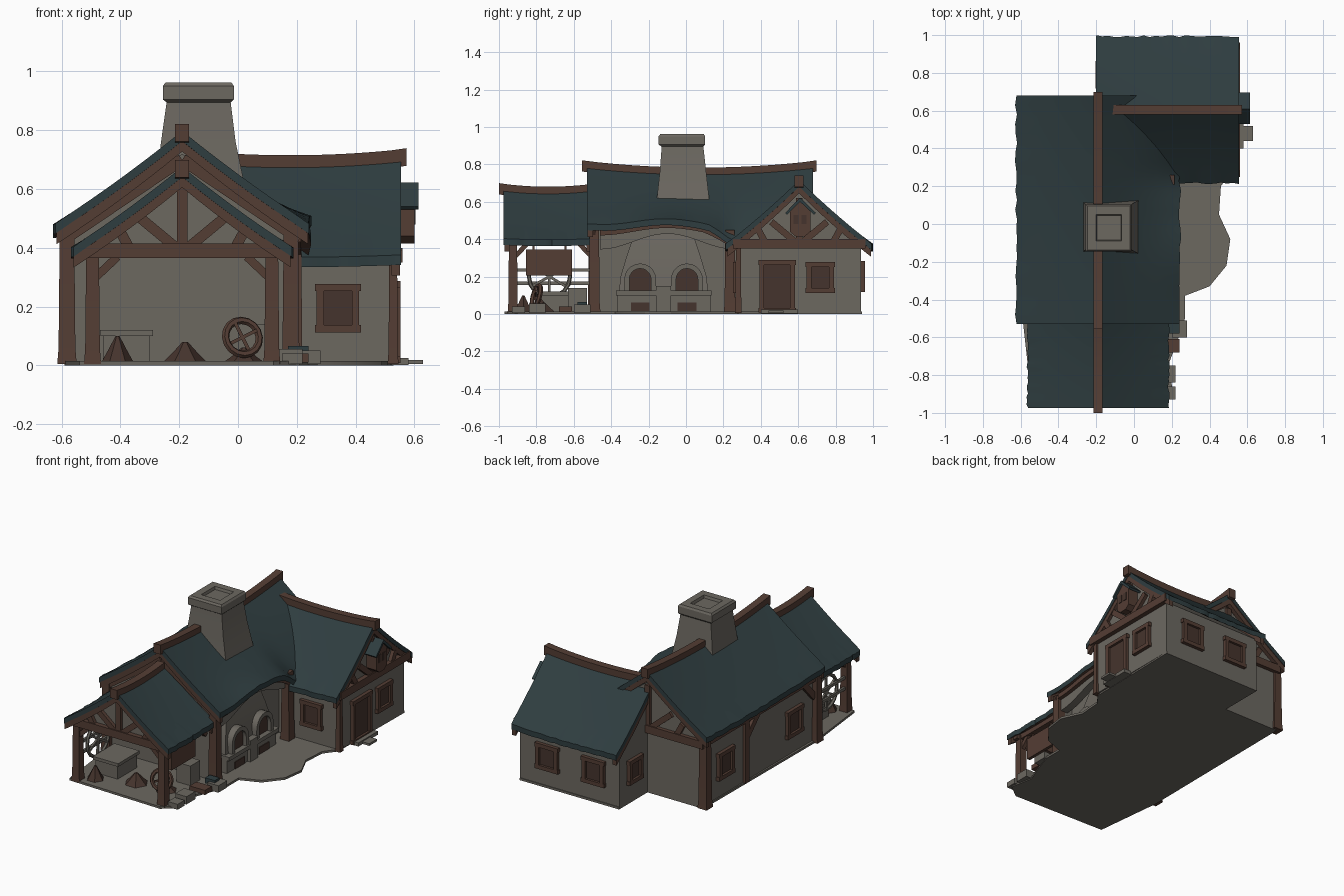
import bpy, bmesh, math, random
from mathutils import Vector

if "Cube" in bpy.data.objects:
    bpy.data.objects.remove(bpy.data.objects["Cube"])
random.seed(4)


def material(name, rgb):
    m = bpy.data.materials.new(name)
    m.diffuse_color = (*rgb, 1)
    m.use_nodes = True
    m.node_tree.nodes["Principled BSDF"].inputs["Base Color"].default_value = m.diffuse_color
    return m


ROOF = material("teal shingle", (0.028, 0.047, 0.051))
PLASTER = material("grey plaster", (0.150, 0.138, 0.118))
WOOD = material("brown timber", (0.088, 0.047, 0.034))
DARK = material("dark timber", (0.060, 0.034, 0.026))


# ---------- helpers ----------
def finish(name, bm, *mats):
    bmesh.ops.recalc_face_normals(bm, faces=bm.faces)
    me = bpy.data.meshes.new(name)
    bm.to_mesh(me)
    bm.free()
    for m in mats:
        me.materials.append(m)
    ob = bpy.data.objects.new(name, me)
    bpy.context.collection.objects.link(ob)
    return ob


def add_loft(bm, rings):
    vs = [[bm.verts.new(p) for p in r] for r in rings]
    n = len(vs[0])
    for a, b in zip(vs, vs[1:]):
        for i in range(n):
            bm.faces.new((a[i], a[(i + 1) % n], b[(i + 1) % n], b[i]))
    bm.faces.new(vs[0])
    bm.faces.new(vs[-1])


def loft(name, mat, rings):
    bm = bmesh.new()
    add_loft(bm, rings)
    return finish(name, bm, mat)


def rect(z, x0, x1, y0, y1):
    return [(x0, y0, z), (x1, y0, z), (x1, y1, z), (x0, y1, z)]


def boxes(name, mat, *dims):
    bm = bmesh.new()
    for x0, x1, y0, y1, z0, z1 in dims:
        add_loft(bm, [rect(z0, x0, x1, y0, y1), rect(z1, x0, x1, y0, y1)])
    return finish(name, bm, mat)


def place(axis, d, p):
    """2D point p on the plane at distance d along axis."""
    return {'x': (d, p[0], p[1]), 'y': (p[0], d, p[1]), 'z': (p[0], p[1], d)}[axis]


def prism(name, mat, axis, a, b, pts):
    return loft(name, mat, [[place(axis, d, p) for p in pts] for d in (a, b)])


def beams(name, mat, axis, d, t, w, segs):
    """Timbers lying in the plane axis=d: t thick, w wide."""
    bm = bmesh.new()
    for p, q in segs:
        p, q = Vector(p), Vector(q)
        s = (q - p).normalized().orthogonal() * w / 2
        pts = [p + s, q + s, q - s, p - s]
        add_loft(bm, [[place(axis, k, c) for c in pts] for k in (d - t / 2, d + t / 2)])
    return finish(name, bm, mat)


def posts(name, w, h, *xy):
    """Corner posts with a slightly flared foot."""
    bm = bmesh.new()
    for x, y in xy:
        add_loft(bm, [rect(z, x - r, x + r, y - r, y + r)
                      for z, r in ((0.005, w * .6), (.06, w * .52), (h, w * .45))])
    return finish(name, bm, WOOD)


def window(name, axis, d, out, c, z0, z1, w):
    """Framed shutter on the wall axis=d facing out (+1 or -1)."""
    h, f = w / 2, .018
    sq = lambda i: [(c - h + i, z0 + i), (c + h - i, z0 + i), (c + h - i, z1 - i), (c - h + i, z1 - i)]
    prism(name + "_panel", DARK, axis, d - .01 * out, d + .008 * out, sq(.006))
    beams(name + "_frame", WOOD, axis, d + .006 * out, .034, f * 1.4,
          [((c - h - f, z0), (c + h + f, z0)), ((c - h - f, z1), (c + h + f, z1)),
           ((c - h, z0), (c - h, z1)), ((c + h, z0), (c + h, z1))])


def gable_roof(name, axis, c, half, a, b, ridge, eave, sag, adj=lambda s, v: 0, th=.034):
    """Sagging roof with its ridge along axis, plus bargeboards and ridge beam."""
    n, m = 24, 7
    vs = [i / m for i in range(-m, m + 1)]

    def height(u, v):
        k = abs(v)
        lift = sag * (2 * u - 1) ** 2 - sag * .5
        return (ridge - (ridge - eave) * (1.12 * k - .12 * k * k)
                + lift * (1 - .6 * k) + adj(a + (b - a) * u, v))

    rings = []
    for i in range(n + 1):
        u = i / n
        s = a + (b - a) * u
        top = [(c + half * v * (1 + (abs(v) == 1) * random.uniform(-.014, .012)), height(u, v)) for v in vs]
        ring = top + [(x, z - th) for x, z in reversed(top)]
        rings.append([place(axis, s, p) for p in ring])
    ob = loft(name, ROOF, rings)
    ob.data.materials.append(WOOD)
    for f in ob.data.polygons:
        f.material_index = int(f.normal.z < -.3)
    for tag, u, s in (("start", 0, a + .018), ("end", 1, b - .018)):
        up = [(c + half * v * .985, height(u, v) - .02) for v in vs]
        prism(f"{name}_bargeboard_{tag}", WOOD, axis, s - .014, s + .014,
              up + [(x, z - .05) for x, z in reversed(up)])
    side = [(a - .025, height(0, 0) + .024)]
    side += [(a + (b - a) * i / n, height(i / n, 0) + .02) for i in range(1, n)]
    side += [(b + .018, height(1, 0) + .024)]
    side += [(s, z - .06) for s, z in reversed(side)]
    prism(name + "_ridge_beam", WOOD, 'x' if axis == 'y' else 'y', c - .024, c + .024, side)


def gable_frame(name, axis, d, c, half, z, apex, king=True):
    """Tie beam, king post and fanned braces in a gable."""
    beams(name + "_tie", WOOD, axis, d, .05, .05, [((c - half, z), (c + half, z))])
    segs = [((c + s * .02, z + .01), (c + s * half * .42, z + (apex - z) * .48)) for s in (-1, 1)]
    segs += [((c + s * half * .5, z), (c + s * half * .62, z + (apex - z) * .32)) for s in (-1, 1)]
    if king:
        segs.append(((c, z), (c, apex)))
    beams(name + "_braces", WOOD, axis, d, .035, .035, segs)


# ---------- ground ----------
prism("ground_slab", PLASTER, 'z', 0, .014, [
    (-.54, -.95), (.12, -.97), (.21, -.9), (.18, -.75), (.23, -.62), (.27, -.5), (.27, -.38),
    (.4, -.33), (.49, -.22), (.51, -.08), (.45, .05), (.46, .2), (.52, .28), (.53, .94),
    (-.18, .94), (-.18, .65), (-.58, .65), (-.59, -.5)])
boxes("doorstep", PLASTER, (.52, .63, .44, .52, .004, .018), (.52, .58, .4, .6, .002, .025))

# ---------- main hall ----------
prism("hall_walls", PLASTER, 'y', -.47, .64, [(-.575, .01), (.1, .01), (.1, .48), (-.19, .69), (-.575, .44)])
for nm, y in (("hall_front_wall", -.48), ("hall_back_wall", .635)):
    prism(nm, PLASTER, 'y', y - .015, y + .015, [(-.575, .01), (.19, .01), (.19, .44), (-.19, .72), (-.575, .44)])


def arch(y):
    t = (y + .1) / .36
    return .04 * math.cos(t * math.pi / 2) ** 2 if abs(t) < 1 else 0


def eave_shape(y, v):
    if v <= 0:
        return 0
    k = min(max((y - .1) / .2, 0), 1)
    return v ** 3 * (arch(y) - .09 * k * k * (3 - 2 * k))


gable_roof("hall_roof", 'y', -.19, .435, -.53, .68, .78, .475, .035, eave_shape)
posts("hall_posts", .055, .45, (-.582, -.495), (.18, -.49), (-.582, .635), (.19, .235))
gable_frame("hall_back_gable", 'y', .65, -.19, .4, .42, .7)
beams("hall_front_rafters", WOOD, 'y', -.5, .03, .04, [((-.59, .43), (-.19, .7)), ((.21, .43), (-.19, .7))])
beams("hall_left_timbers", WOOD, 'x', -.58, .03, .04,
      [((-.5, .42), (.64, .42)), ((.22, .01), (.22, .42)), ((.22, .3), (.1, .42)), ((-.47, .3), (-.36, .42))])
window("hall_left_back_window", 'x', -.575, -1, .43, .14, .29, .13)
window("hall_left_front_window", 'x', -.575, -1, -.27, .14, .29, .13)

# ---------- chimney ----------
loft("chimney", PLASTER, [rect(*s) for s in (
    (.52, -.295, .04, -.165, .135), (.65, -.275, .015, -.152, .12), (.76, -.262, -.008, -.14, .108),
    (.895, -.243, -.025, -.13, .093), (.905, -.256, -.014, -.146, .102), (.95, -.256, -.014, -.146, .102),
    (.962, -.247, -.022, -.137, .095), (.962, -.2, -.065, -.09, .05), (.945, -.195, -.07, -.085, .045))])

# ---------- forge under the arched eave ----------
ys = [-.46 + .68 * i / 16 for i in range(17)]
fall = lambda y: -.05 * max(0, (y - .08) / .14) ** 1.5
lo = [(y, .345 + 2.1 * arch(y)) for y in ys]
mid = [(y, .425 + arch(y) + fall(y)) for y in ys]
prism("forge_arch_plaster", PLASTER, 'x', .14, .19, mid + lo[::-1])
prism("forge_arch_beam", WOOD, 'x', .16, .215, [(y, z + .025) for y, z in mid] + [(y, z - .005) for y, z in mid[::-1]])
loft("forge_hood", PLASTER, [rect(z, .05, x, a, b) for z, x, a, b in (
    (.1, .165, -.36, .12), (.2, .155, -.35, .11), (.3, .14, -.32, .08), (.45, .11, -.27, .03))])
boxes("forge_bench", PLASTER, (.05, .18, -.37, .13, .005, .105), (.05, .2, -.375, .135, .1, .125),
      (.05, .2, -.16, -.08, .01, .15))
for side, y in (("left", -.245), ("right", .005)):
    arc = lambda r: ([(y - r, .12)] + [(y - r * math.cos(math.pi * i / 10), .185 + r * math.sin(math.pi * i / 10))
                                       for i in range(11)] + [(y + r, .12)])
    prism(f"oven_{side}_surround", PLASTER, 'x', .1, .19, arc(.085) + arc(.058)[::-1])
    prism(f"oven_{side}_mouth", DARK, 'x', .1, .166, arc(.06))
    prism(f"ash_hole_{side}", DARK, 'x', .17, .185, [(y - .05, .015), (y + .05, .015), (y + .05, .06), (y - .05, .06)])

# ---------- side wing ----------
prism("wing_walls", PLASTER, 'x', -.18, .53, [(.275, .01), (.935, .01), (.935, .36), (.605, .645), (.275, .36)])
gable_roof("wing_roof", 'x', .605, .39, -.2, .555, .705, .372, .02)
gable_frame("wing_gable", 'x', .535, .605, .355, .375, .62)
posts("wing_corner_post", .03, .36, (.528, .28))
window("wing_front_window", 'y', .275, -1, .34, .125, .265, .12)
window("wing_side_window", 'x', .53, 1, .718, .125, .265, .12)
window("wing_left_window", 'x', -.18, -1, .79, .14, .27, .11)
for i, x in enumerate((.0, .33)):
    window(f"wing_back_window_{i}", 'y', .935, 1, x, .13, .27, .13)
window("wing_door", 'x', .53, 1, .487, .02, .275, .165)
# small pigeon box in the gable
prism("pigeon_box", WOOD, 'x', .53, .6, [(.555, .44), (.585, .415), (.635, .415), (.665, .44), (.665, .55), (.61, .6), (.555, .55)])
prism("pigeon_box_roof", ROOF, 'x', .53, .615, [(.53, .54), (.61, .622), (.695, .54), (.685, .53), (.61, .6), (.54, .53)])
boxes("pigeon_holes", DARK, (.595, .604, .575, .602, .48, .53), (.595, .604, .618, .645, .48, .53))

# ---------- porch ----------
gable_roof("porch_roof", 'y', -.19, .375, -.975, -.5, .668, .4, .015)
prism("porch_gable_infill", PLASTER, 'y', -.93, -.915, [(-.5, .38), (.12, .38), (-.19, .62)])
gable_frame("porch_gable", 'y', -.935, -.19, .35, .39, .63)
posts("porch_posts", .048, .39, (-.495, -.925), (.115, -.925))
for side, x, s in (("left", -.495, 1), ("right", .115, -1)):
    beams(f"porch_{side}_plate", WOOD, 'x', x, .04, .04, [((-.95, .385), (-.49, .385))])
    beams(f"porch_{side}_knees", WOOD, 'x', x, .025, .025, [((-.92, .3), (-.85, .375)), ((-.5, .3), (-.57, .375))])
    beams(f"porch_{side}_front_knee", WOOD, 'y', -.925, .025, .028, [((x, .29), (x + s * .085, .37))])

# hanging board on the right side
boxes("hanging_board", WOOD, (.105, .125, -.855, -.61, .205, .345), (.11, .12, -.82, -.81, .34, .38), (.11, .12, -.65, -.64, .34, .38))
# wheel and rails on the left side
for nm, loc, rot, R, r, mat in (("large_wheel", (-.49, -.73, .2), (0, math.pi / 2, 0), .11, .011, PLASTER),
                                ("small_wheel", (.015, -.8, .095), (math.radians(75), 0, .3), .06, .013, WOOD)):
    bpy.ops.mesh.primitive_torus_add(location=loc, rotation=rot, major_radius=R, minor_radius=r,
                                     major_segments=16, minor_segments=6)
    bpy.context.object.name = nm
    bpy.context.object.data.materials.append(mat)
beams("large_wheel_spokes", PLASTER, 'x', -.49, .012, .014,
      [((-.73 - .11 * math.cos(k), .2 - .11 * math.sin(k)), (-.73 + .11 * math.cos(k), .2 + .11 * math.sin(k)))
       for k in (.5, 1.55, 2.6)])
beams("porch_rails", PLASTER, 'x', -.5, .015, .018, [((-.92, .235), (-.5, .235)), ((-.92, .165), (-.5, .165))])
beams("small_wheel_spokes", WOOD, 'y', -.8, .012, .012, [((-.035, .07), (.065, .12)), ((-.01, .145), (.04, .045))])
# stone trough, fuel heaps and loose blocks
boxes("stone_trough", PLASTER, (-.46, -.3, -.8, -.6, .01, .1), (-.47, -.29, -.81, -.59, .1, .12))
boxes("stone_block", PLASTER, (0, .1, -.63, -.53, .01, .14))
for i, (x, y, r, h) in enumerate(((-.41, -.87, .055, .1), (-.18, -.78, .075, .08), (.02, -.76, .07, .06))):
    loft(f"fuel_heap_{i}", DARK, [[(x + r * k * math.cos(t * 1.047), y + r * k * math.sin(t * 1.047), z)
                                   for t in range(6)] for z, k in ((.01, 1), (h * .5, .6), (h, .12))])
boxes("loose_stones", PLASTER, (.15, .22, -.93, -.86, .005, .04), (.14, .22, -.84, -.75, .005, .055), (.2, .28, -.6, -.51, .005, .05))
boxes("loose_planks", WOOD, (.13, .24, -.68, -.61, .01, .04))
boxes("teal_block", ROOF, (.17, .24, -.58, -.53, .03, .065))

# smooth the curved surfaces, keep edges sharp
bpy.ops.object.select_all(action='SELECT')
bpy.context.view_layer.objects.active = bpy.context.selected_objects[0]
bpy.ops.object.shade_smooth_by_angle(angle=math.radians(30))
